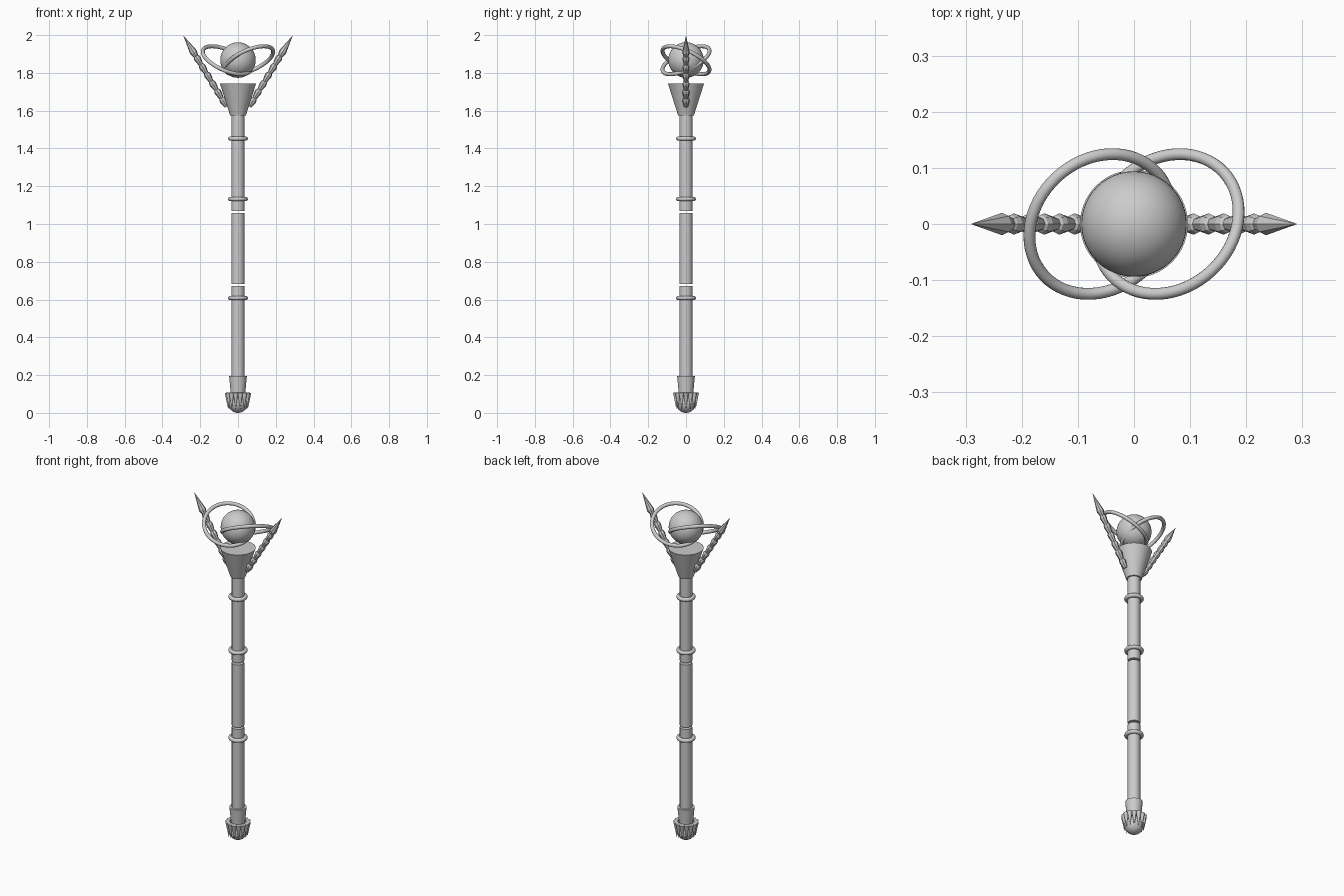
import bpy, math
from mathutils import Vector

if "Cube" in bpy.data.objects:
    bpy.data.objects.remove(bpy.data.objects["Cube"])

grey = bpy.data.materials.new("plain grey")
grey.diffuse_color = (0.6, 0.6, 0.6, 1)
grey.use_nodes = True
grey.node_tree.nodes["Principled BSDF"].inputs["Base Color"].default_value = grey.diffuse_color


def finish(name, angle=30):
    ob = bpy.context.object
    ob.name = name
    ob.data.materials.append(grey)
    bpy.ops.object.shade_smooth_by_angle(angle=math.radians(angle))
    return ob


def frustum(name, z0, z1, r0, r1, sides=32, loc=(0, 0)):
    bpy.ops.mesh.primitive_cone_add(vertices=sides, radius1=r0, radius2=r1, depth=z1 - z0,
                                    location=(loc[0], loc[1], (z0 + z1) / 2))
    return finish(name)


def ball(name, r, z):
    bpy.ops.mesh.primitive_uv_sphere_add(segments=48, ring_count=24, radius=r, location=(0, 0, z))
    return finish(name)


def ring(name, loc, major, minor, normal=(0, 0, 1)):
    rot = Vector(normal).to_track_quat('Z', 'Y').to_euler()
    bpy.ops.mesh.primitive_torus_add(major_segments=64, minor_segments=14, location=loc,
                                     rotation=rot, major_radius=major, minor_radius=minor)
    return finish(name, 60)


def lathe(name, profile, sides, start, direction):
    """Spin (radius, height) points around an axis; the last point is the tip."""
    verts, faces = [], []
    for r, h in profile[:-1]:
        for i in range(sides):
            a = 2 * math.pi * i / sides
            verts.append((r * math.cos(a), r * math.sin(a), h))
    n = len(profile) - 1
    for k in range(n - 1):
        for i in range(sides):
            j = (i + 1) % sides
            faces.append((k * sides + i, k * sides + j, (k + 1) * sides + j, (k + 1) * sides + i))
    verts.append((0, 0, profile[-1][1]))
    faces += [((n - 1) * sides + i, (n - 1) * sides + (i + 1) % sides, n * sides) for i in range(sides)]
    faces.append(tuple(reversed(range(sides))))
    me = bpy.data.meshes.new(name)
    me.from_pydata(verts, [], faces)
    ob = bpy.data.objects.new(name, me)
    bpy.context.collection.objects.link(ob)
    ob.location = start
    ob.rotation_euler = Vector(direction).to_track_quat('Z', 'Y').to_euler()
    me.materials.append(grey)
    return ob


# Shaft in three lengths with narrow gaps
for name, z0, z1 in (("lower_shaft", 0.15, 0.672), ("grip", 0.683, 1.058), ("upper_shaft", 1.069, 1.59)):
    frustum(name, z0, z1, 0.034, 0.034)

# Bands around the shaft
for i, z in enumerate((0.608, 1.132, 1.452)):
    ring(f"shaft_band_{i + 1}", (0, 0, z), 0.041, 0.0115)

# Flared head and floating orb
frustum("flared_head", 1.575, 1.745, 0.042, 0.096, 64)
ball("orb", 0.094, 1.868)

# Tilted orbit rings, one the half-turn of the other
for side, name in ((-1, "left_orbit_ring"), (1, "right_orbit_ring")):
    ring(name, (0.06 * side, 0, 1.867), 0.136, 0.0105, (-0.367 * side, 0.40 * side, 0.837))

# Segmented horns: stacked flared beads ending in a long point
base, tip = Vector((0.06, 0, 1.622)), Vector((0.291, 0, 2.0))
length = (tip - base).length
beads, step = 6, 0.052
profile = []
for k in range(beads):
    profile += [(0.012, k * step), (0.019, k * step + 0.036), (0.016, (k + 1) * step - 0.004)]
profile += [(0.013, beads * step), (0.020, beads * step + 0.024), (0, length)]
for side, name in ((-1, "left_horn"), (1, "right_horn")):
    flip = Vector((side, 1, 1))
    lathe(name, profile, 8, base * flip, (tip - base) * flip)

# Foot: tapered collar, rounded pommel and a circle of teeth pointing down
frustum("foot_collar", 0.10, 0.195, 0.038, 0.047)
ball("pommel", 0.053, 0.053)
teeth = 14
for i in range(teeth):
    a = 2 * math.pi * i / teeth
    c, s = math.cos(a), math.sin(a)
    lathe(f"pommel_tooth_{i + 1}", [(0.014, 0), (0, 0.088)], 12,
          (0.056 * c, 0.056 * s, 0.107), (-0.004 * c, -0.004 * s, -0.088))
